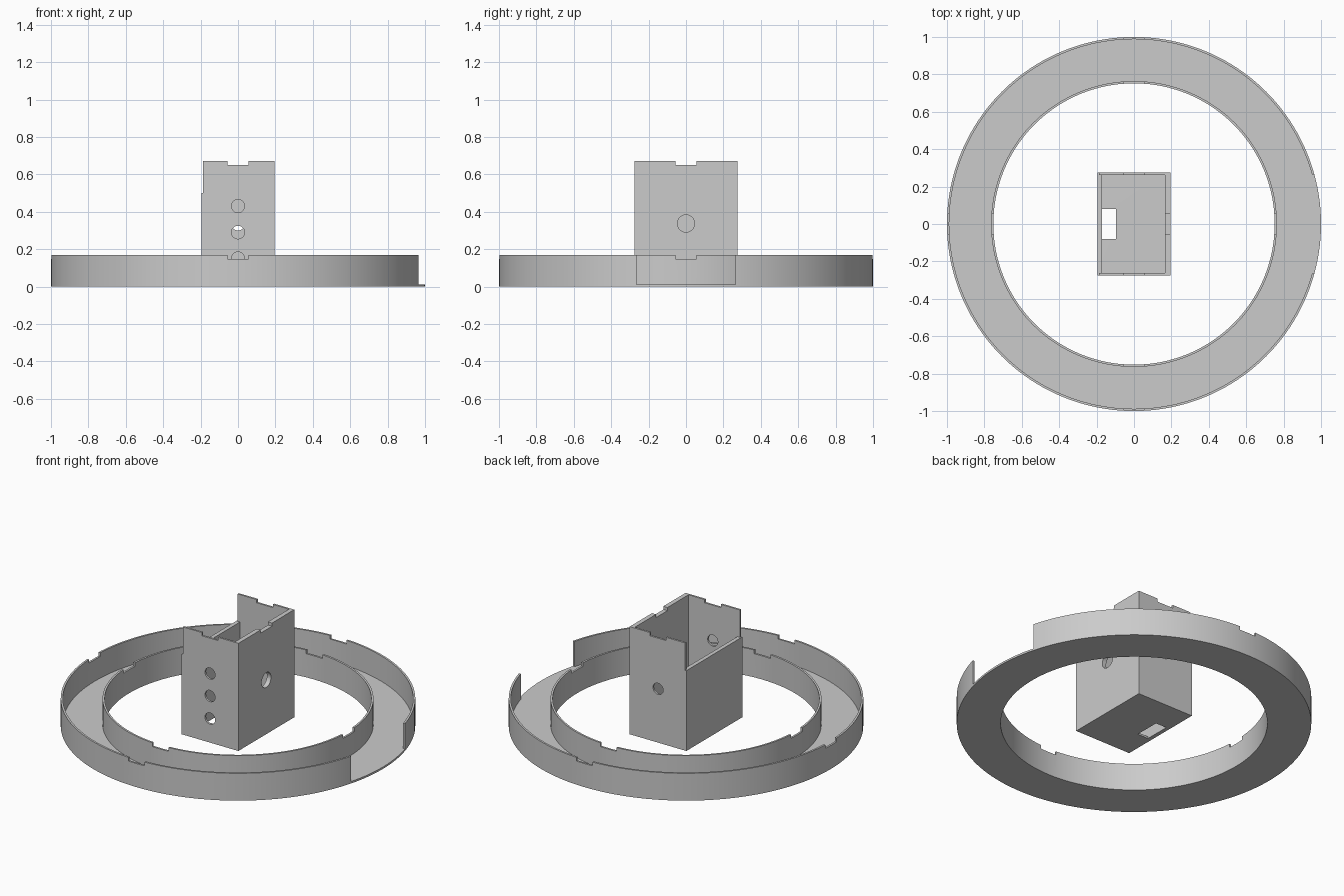
import bpy, bmesh, math
from mathutils import Matrix, Vector

if "Cube" in bpy.data.objects:
    bpy.data.objects.remove(bpy.data.objects["Cube"], do_unlink=True)

grey = bpy.data.materials.new("plain_grey")
grey.use_nodes = True
grey.diffuse_color = (0.6, 0.6, 0.6, 1)
grey.node_tree.nodes["Principled BSDF"].inputs["Base Color"].default_value = (0.6, 0.6, 0.6, 1)


def add_object(name, bm):
    bmesh.ops.recalc_face_normals(bm, faces=bm.faces)
    mesh = bpy.data.meshes.new(name)
    bm.to_mesh(mesh)
    bm.free()
    mesh.materials.append(grey)
    obj = bpy.data.objects.new(name, mesh)
    bpy.context.collection.objects.link(obj)
    return obj


def block(name, low, high):
    low, high = Vector(low), Vector(high)
    bm = bmesh.new()
    bmesh.ops.create_cube(bm, size=1, matrix=Matrix.Translation((low + high) / 2)
                          @ Matrix.Diagonal((high - low).to_4d()))
    return add_object(name, bm)


def drill(axis, centre, radius, length):
    turn = Matrix.Rotation(math.pi / 2, 4, "Y" if axis == "X" else "X")
    bm = bmesh.new()
    bmesh.ops.create_cone(bm, cap_ends=True, segments=48, radius1=radius, radius2=radius,
                          depth=length, matrix=Matrix.Translation(centre) @ turn)
    return add_object("drill", bm)


def cut(target, cutters):
    bpy.context.view_layer.objects.active = target
    for cutter in cutters:
        cutter.hide_render = True
        mod = target.modifiers.new("cut", "BOOLEAN")
        mod.operation = "DIFFERENCE"
        mod.solver = "EXACT"
        mod.object = cutter
        bpy.ops.object.modifier_apply(modifier=mod.name)
        bpy.data.objects.remove(cutter, do_unlink=True)


def notches(bottom):
    # Crossed bars that notch the rim on all four sides
    return [block("notch_bar", (-2, -NOTCH, bottom), (2, NOTCH, 1)),
            block("notch_bar", (-NOTCH, -2, bottom), (NOTCH, 2, 1))]


def smooth(obj):
    bpy.ops.object.select_all(action="DESELECT")
    obj.select_set(True)
    bpy.context.view_layer.objects.active = obj
    bpy.ops.object.shade_smooth_by_angle(angle=math.radians(30))


NOTCH = 0.056
WALL = 0.012
RING_TOP, BOX_TOP = 0.17, 0.67
X, Y = 0.195, 0.275
INNER, OUTER = 0.752, 1.0

# Ring-shaped tray: a U profile revolved around z
profile = [(INNER, 0), (OUTER, 0), (OUTER, RING_TOP), (OUTER - WALL, RING_TOP),
           (OUTER - WALL, WALL), (INNER + WALL, WALL),
           (INNER + WALL, RING_TOP), (INNER, RING_TOP)]
SEGMENTS = 160
bm = bmesh.new()
loops = []
for i in range(SEGMENTS):
    a = math.tau * i / SEGMENTS
    loops.append([bm.verts.new((r * math.cos(a), r * math.sin(a), z)) for r, z in profile])
for i, loop in enumerate(loops):
    after = loops[(i + 1) % SEGMENTS]
    for j in range(len(profile)):
        k = (j + 1) % len(profile)
        bm.faces.new((loop[j], after[j], after[k], loop[k]))
ring = add_object("ring_tray", bm)

# Rim notches and the wide opening in the outer wall
cut(ring, notches(0.147) + [block("opening", (0.88, -0.265, WALL), (1.2, 0.265, 1))])
smooth(ring)

# Open-topped central box with one low side
box = block("central_box", (-X, -Y, 0), (X, Y, BOX_TOP))
cut(box, [block("cavity", (-0.17, -Y + WALL, WALL), (0.167, Y - WALL, 1)),
          block("low_side", (-1, -Y + WALL, 0.5), (-0.1, Y - WALL, 1)),
          block("post_trim", (-1, -1, 0.5), (-0.187, 1, 1)),
          block("floor_slot", (-0.17, -0.08, -1), (-0.095, 0.08, 0.1))]
    + notches(0.65))

# Round holes: three in front, one behind, one larger on the left side
cut(box, [drill("Y", (0, -Y, z), 0.035, 0.1) for z in (0.15, 0.29, 0.43)]
    + [drill("Y", (0, Y, 0.335), 0.035, 0.1), drill("X", (X, 0, 0.337), 0.046, 0.1)])
smooth(box)
